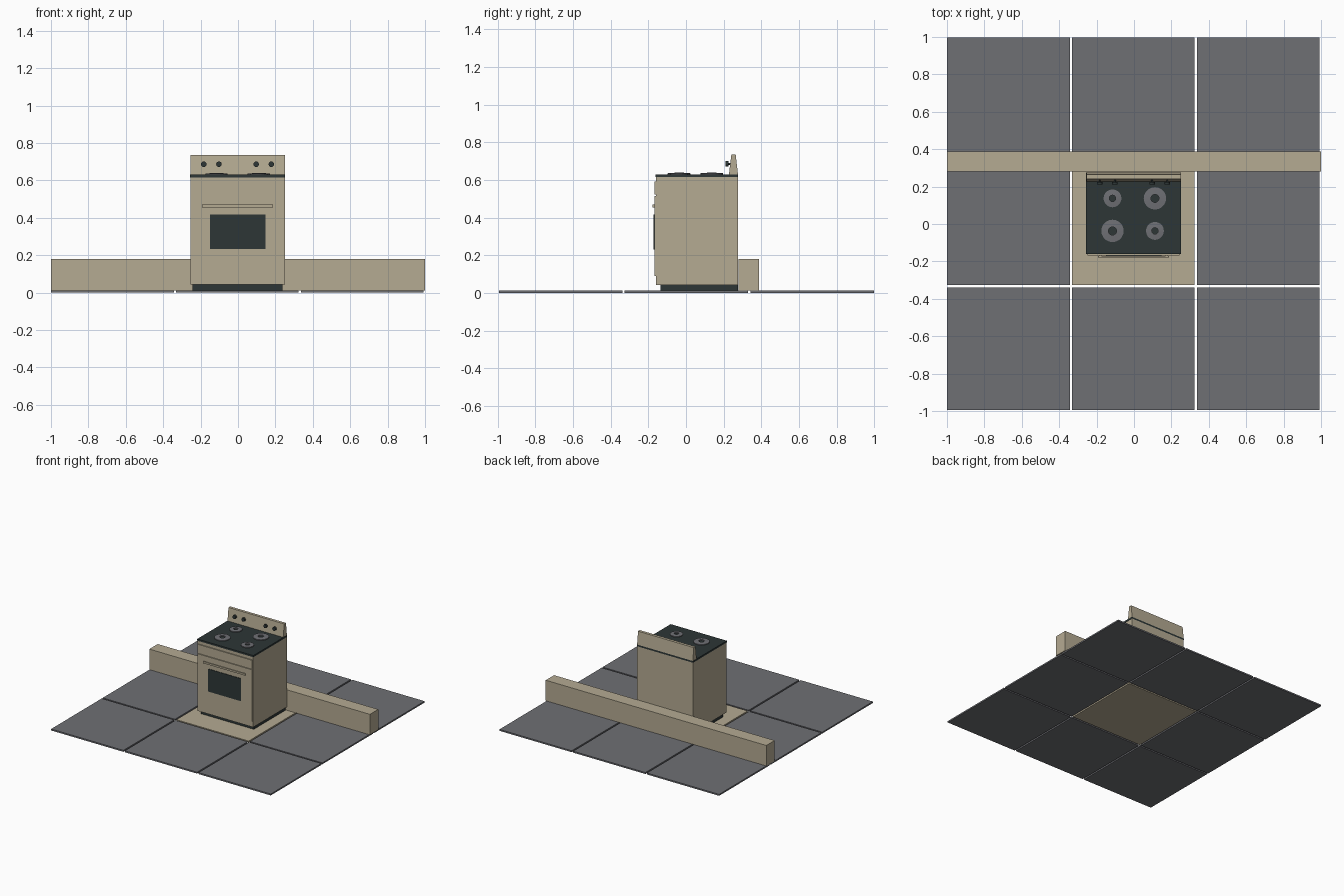
import bpy, bmesh, math

if "Cube" in bpy.data.objects:
    bpy.data.objects.remove(bpy.data.objects["Cube"])


def material(name, rgb):
    m = bpy.data.materials.new(name)
    m.diffuse_color = (*rgb, 1)
    m.use_nodes = True
    m.node_tree.nodes["Principled BSDF"].inputs["Base Color"].default_value = m.diffuse_color
    return m


TAN = material("warm_tan", (0.46, 0.405, 0.29))
GREY = material("slate_grey", (0.157, 0.16, 0.175))
BLACK = material("charcoal", (0.026, 0.037, 0.037))


def finish(name, bm, mat):
    bmesh.ops.recalc_face_normals(bm, faces=bm.faces)
    me = bpy.data.meshes.new(name)
    bm.to_mesh(me)
    bm.free()
    me.materials.append(mat)
    ob = bpy.data.objects.new(name, me)
    bpy.context.collection.objects.link(ob)
    return ob


def box(name, x, y, z, mat):
    """Box from (min, max) pairs."""
    bm = bmesh.new()
    bmesh.ops.create_cube(bm, size=1)
    for v in bm.verts:
        v.co = [lo + (c + 0.5) * (hi - lo) for c, (lo, hi) in zip(v.co, (x, y, z))]
    return finish(name, bm, mat)


def extrude_x(name, profile, x, mat):
    """Closed (y, z) profile swept along x."""
    bm = bmesh.new()
    face = bm.faces.new([bm.verts.new((x[0], py, pz)) for py, pz in profile])
    out = bmesh.ops.extrude_face_region(bm, geom=[face])
    for v in out["geom"]:
        if isinstance(v, bmesh.types.BMVert):
            v.co.x = x[1]
    return finish(name, bm, mat)


def lathe(name, profile, centre, mat, steps=20, lay_forward=False):
    """Closed (radius, height) profile turned about z, or about y if laid forward."""
    bm = bmesh.new()
    rings = []
    for i in range(steps):
        a = math.tau * i / steps
        ring = []
        for r, h in profile:
            p = (r * math.cos(a), r * math.sin(a), h)
            if lay_forward:
                p = (p[0], -h, p[1])
            ring.append(bm.verts.new([c + d for c, d in zip(centre, p)]))
        rings.append(ring)
    n = len(profile)
    for i in range(steps):
        a, b = rings[i], rings[(i + 1) % steps]
        for j in range(n):
            k = (j + 1) % n
            bm.faces.new((a[j], b[j], b[k], a[k]))
    bmesh.ops.remove_doubles(bm, verts=bm.verts, dist=1e-5)
    return finish(name, bm, mat)


# Floor tiles, the middle one tan
HALF, PITCH, FLOOR = 0.3275, 0.668, 0.012
for i in (-1, 0, 1):
    for j in (-1, 0, 1):
        cx, cy = i * PITCH - 0.003, j * PITCH + 0.002
        box("floor_tile", (cx - HALF, cx + HALF), (cy - HALF, cy + HALF), (0, FLOOR),
            TAN if i == j == 0 else GREY)

# Low wall behind the stove
box("low_wall", (-1, 1), (0.28, 0.388), (FLOOR, 0.18), TAN)

# Stove carcass
LEFT, RIGHT, FRONT, BACK = -0.255, 0.25, -0.16, 0.276
box("plinth", (-0.243, 0.238), (-0.135, BACK), (FLOOR, 0.042), BLACK)
box("stove_body", (LEFT, RIGHT), (FRONT, BACK), (0.042, 0.616), TAN)
box("cooktop", (LEFT - 0.002, RIGHT + 0.002), (FRONT - 0.001, BACK), (0.616, 0.63), BLACK)

# Tapered back panel
extrude_x("back_panel", [(0.228, 0.63), (BACK, 0.63), (0.264, 0.735), (0.241, 0.735)],
          (LEFT, RIGHT), TAN)

# Front panels, window and handle
box("upper_front_panel", (-0.248, 0.243), (-0.168, FRONT), (0.522, 0.592), TAN)
box("oven_door", (-0.248, 0.243), (-0.168, FRONT), (0.09, 0.514), TAN)
box("door_window", (-0.151, 0.147), (-0.172, -0.167), (0.232, 0.417), BLACK)
box("door_handle", (-0.192, 0.187), (-0.178, -0.172), (0.455, 0.47), TAN)
for hx in (-0.18, 0.175):
    box("handle_mount", (hx - 0.006, hx + 0.006), (-0.173, -0.167), (0.455, 0.47), TAN)

# Burners: raised rings
for bx, by, r in ((-0.115, 0.137, 0.048), (0.112, 0.137, 0.06),
                  (-0.115, -0.037, 0.06), (0.112, -0.037, 0.048)):
    hole = r * 0.36
    lathe("burner_ring", [(r, 0), (r, 0.006), (hole, 0.009), (hole, 0)], (bx, by, 0.63), GREY)

# Control knobs on short shafts
for kx in (-0.183, -0.102, 0.097, 0.178):
    lathe("control_knob",
          [(0, 0), (0.005, 0), (0.005, 0.013), (0.015, 0.013), (0.015, 0.028), (0, 0.028)],
          (kx, 0.238, 0.686), BLACK, 12, True)
